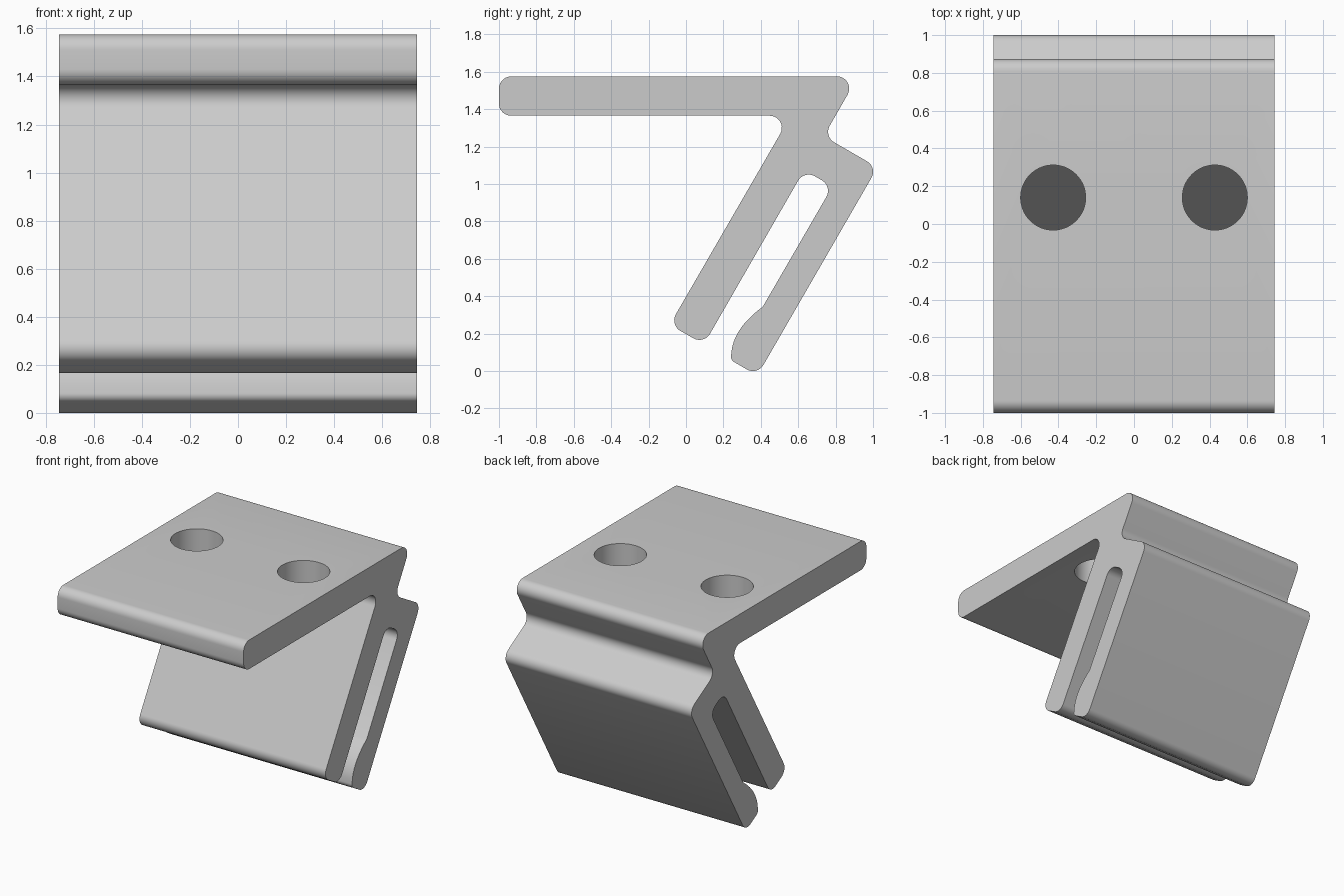
import bpy
import bmesh
import math
from mathutils import Vector

cube = bpy.data.objects.get("Cube")
if cube:
    bpy.data.objects.remove(cube, do_unlink=True)

HALF_WIDTH = 0.745
R = 0.065

# Single grey material
grey = bpy.data.materials.new("light grey")
grey.use_nodes = True
colour = (0.6, 0.6, 0.6, 1)
grey.diffuse_color = colour
grey.node_tree.nodes["Principled BSDF"].inputs["Base Color"].default_value = colour


def fillet(prev, corner, nxt, radius, steps=10):
    """Points of an arc that rounds one corner of the outline."""
    a, b = (prev - corner).normalized(), (nxt - corner).normalized()
    half = a.angle(b) / 2
    start = corner + a * (radius / math.tan(half))
    centre = corner + (a + b).normalized() * (radius / math.sin(half))
    spoke = start - centre
    turn = math.pi - 2 * half
    side = (corner - centre).normalized()
    across = (b - a).normalized()
    return [centre + radius * (side * math.cos(t) + across * math.sin(t))
            for t in (turn * (i / steps - 0.5) for i in range(steps + 1))]


def curve(a, b, c, steps=14):
    """Points of a gentle curve from a to c, pulled towards b."""
    a, b, c = Vector(a), Vector(b), Vector(c)
    return [a * (1 - t) ** 2 + b * 2 * t * (1 - t) + c * t * t
            for t in (i / steps for i in range(steps + 1))]


# Side outline (y, z) with a rounding radius for each corner
corners = [
    (-1, 1.365, R), (-1, 1.575, R),                  # plate front edge
    (0.92, 1.575, R), (0.736, 1.255, R),             # plate back edge and notch
    (1.024, 1.089, R), (0.3815, -0.024, R),          # outer leg
    (0.238, 0.059, 0.035),                           # outer leg toe
]
corners += [(p.x, p.y, 0) for p in curve((0.243, 0.1), (0.255, 0.23), (0.41, 0.343))]
corners += [
    (0.783, 0.987, R), (0.632, 1.074, R),            # slot end
    (0.096, 0.143, R), (-0.087, 0.247, R),           # inner leg foot
    (0.56, 1.365, R),                                # leg meets plate
]

outline = []
for i, (y, z, radius) in enumerate(corners):
    p = Vector((y, z))
    if radius:
        before = Vector(corners[i - 1][:2])
        after = Vector(corners[(i + 1) % len(corners)][:2])
        outline += fillet(before, p, after, radius)
    else:
        outline.append(p)

# Extrude the outline across the width
bm = bmesh.new()
face = bm.faces.new([bm.verts.new((-HALF_WIDTH, p.x, p.y)) for p in outline])
result = bmesh.ops.extrude_face_region(bm, geom=[face])
moved = [v for v in result["geom"] if isinstance(v, bmesh.types.BMVert)]
bmesh.ops.translate(bm, verts=moved, vec=(2 * HALF_WIDTH, 0, 0))
bmesh.ops.recalc_face_normals(bm, faces=bm.faces)
mesh = bpy.data.meshes.new("clip_bracket")
bm.to_mesh(mesh)
bm.free()
mesh.materials.append(grey)
bracket = bpy.data.objects.new("clip_bracket", mesh)
bpy.context.collection.objects.link(bracket)

# Two round holes through the plate
for side in (-1, 1):
    bpy.ops.mesh.primitive_cylinder_add(vertices=64, radius=0.172, depth=0.4,
                                        location=(side * 0.428, 0.14, 1.47))
    cutter = bpy.context.object
    cutter.name = "hole_cutter"
    cutter.hide_render = True
    cutter.data.materials.append(grey)
    cut = bracket.modifiers.new("hole", 'BOOLEAN')
    cut.operation = 'DIFFERENCE'
    cut.solver = 'EXACT'
    cut.object = cutter
    bpy.ops.object.select_all(action='DESELECT')
    bracket.select_set(True)
    bpy.context.view_layer.objects.active = bracket
    bpy.ops.object.modifier_apply(modifier=cut.name)
    bpy.data.objects.remove(cutter, do_unlink=True)

bpy.ops.object.shade_smooth_by_angle(angle=math.radians(30))
